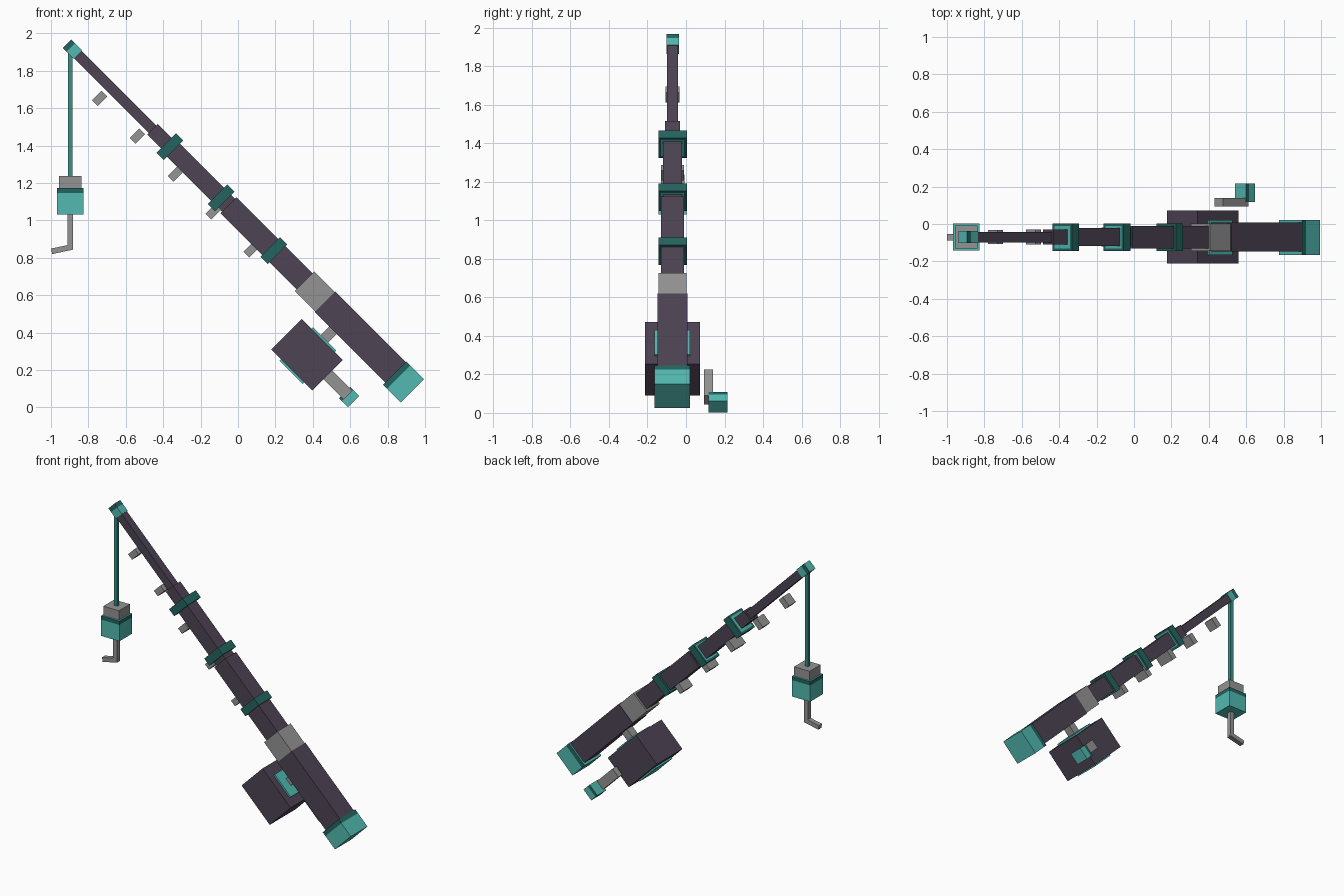
import bpy, bmesh, math
from mathutils import Matrix, Vector

if "Cube" in bpy.data.objects:
    bpy.data.objects.remove(bpy.data.objects["Cube"])


def material(name, srgb):
    color = [((c / 255 + 0.055) / 1.055) ** 2.4 for c in srgb] + [1.0]
    mat = bpy.data.materials.new(name)
    mat.use_nodes = True
    mat.diffuse_color = color
    mat.node_tree.nodes["Principled BSDF"].inputs["Base Color"].default_value = color
    return mat


TEAL = material("light teal", (82, 186, 177))
DARK = material("dark teal", (36, 100, 95))
MID = material("cord teal", (58, 145, 137))
PLUM = material("dark plum", (77, 67, 83))
GREY = material("grey", (148, 148, 148))

# Tilted frame of the rod: local z runs up the rod, local x across it
TILT = Matrix.Rotation(math.radians(-45), 4, "Y")
FLAT = Matrix.Identity(4)
MID_T, MID_Y = 0.728, -0.07


def box(name, xs, ys, zs, mats, frame=TILT, band=0, inset=0):
    """Box from (low, high) spans; band darkens the upper sides, inset recolours the ends."""
    lo, hi = Vector((xs[0], ys[0], zs[0])), Vector((xs[1], ys[1], zs[1]))
    bm = bmesh.new()
    bmesh.ops.create_cube(bm, size=1)
    bmesh.ops.scale(bm, vec=hi - lo, verts=bm.verts)
    bmesh.ops.translate(bm, vec=(lo + hi) / 2, verts=bm.verts)
    bm.normal_update()
    if band:
        cut = zs[1] - band
        bmesh.ops.bisect_plane(bm, geom=bm.verts[:] + bm.edges[:] + bm.faces[:],
                               plane_co=(0, 0, cut), plane_no=(0, 0, 1))
        for f in bm.faces:
            if abs(f.normal.z) < 0.5 and f.calc_center_median().z > cut:
                f.material_index = 1
    if inset:
        ends = [f for f in bm.faces if abs(f.normal.z) > 0.5]
        bmesh.ops.inset_individual(bm, faces=ends, thickness=inset)
        for f in ends:
            f.material_index = 1
    mesh = bpy.data.meshes.new(name)
    bm.transform(frame)
    bm.to_mesh(mesh)
    bm.free()
    for m in mats:
        mesh.materials.append(m)
    obj = bpy.data.objects.new(name, mesh)
    bpy.context.collection.objects.link(obj)
    return obj


def around(center, width):
    return (center - width / 2, center + width / 2)


def rod_part(name, width, span, mats, **kw):
    return box(name, around(MID_T, width), around(MID_Y, width), span, mats, **kw)


# Rod: handle, collar and tapering sections
rod_part("handle", 0.155, (-0.48, 0.07), [PLUM])
rod_part("collar", 0.147, (0.07, 0.225), [GREY])
rod_part("lower_section", 0.12, (0.225, 0.80), [PLUM])
rod_part("middle_section", 0.097, (0.80, 1.23), [PLUM])
rod_part("upper_section", 0.08, (1.23, 1.375), [PLUM])
rod_part("tip_section", 0.056, (1.375, 1.95), [PLUM])

# Caps at both ends
box("butt_cap", around(0.722, 0.175), around(-0.072, 0.185), (-0.597, -0.462),
    [TEAL, DARK], band=0.03)
rod_part("tip_cap", 0.065, (1.94, 2.022), [TEAL, DARK], band=0.03)

# Rings around the rod
for i, s in enumerate((0.43, 0.828, 1.216)):
    rod_part(f"ring_{i + 1}", 0.148, (s, s + 0.055), [DARK, TEAL], inset=0.02)

# Line guides under the rod
for i, width in enumerate((0.1, 0.1, 0.12, 0.08, 0.075)):
    box(f"line_guide_{i + 1}", (0.609, 0.681), around(MID_Y, width),
        around(0.546 + 0.2865 * i, 0.043), [GREY])

# Reel: body, spool band and stem to the handle
box("reel_body", (0.344, 0.575), around(MID_Y, 0.285), (-0.216, 0.094), [PLUM])
box("reel_spool", (0.333, 0.587), around(-0.072, 0.185), (-0.157, 0.02), [TEAL])
box("reel_stem", (0.575, 0.66), around(MID_Y, 0.06), (-0.095, -0.04), [GREY])

# Crank arm and knob
box("crank_arm", (0.43, 0.496), (0.094, 0.139), (-0.37, -0.178), [GREY])
box("crank_knob", around(0.4585, 0.085), (0.118, 0.216), around(-0.381, 0.067),
    [TEAL, DARK], band=0.02)

# Hanging line, weight and hook
HX = -0.897
box("line", around(HX, 0.024), around(MID_Y, 0.024), (1.235, 1.93), [MID], FLAT)
box("weight_top", around(HX, 0.122), around(MID_Y, 0.122), (1.168, 1.238), [GREY], FLAT)
box("weight", around(HX, 0.143), around(MID_Y, 0.143), (1.03, 1.172),
    [TEAL, DARK], FLAT, band=0.027)
box("hook_shank", around(HX, 0.03), around(MID_Y, 0.034), (0.85, 1.03), [GREY], FLAT)
box("hook_point", (-0.114, 0), around(MID_Y, 0.034), (-0.015, 0.015), [GREY],
    Matrix.Translation((-0.885, 0, 0.858)) @ Matrix.Rotation(math.radians(-12), 4, "Y"))
